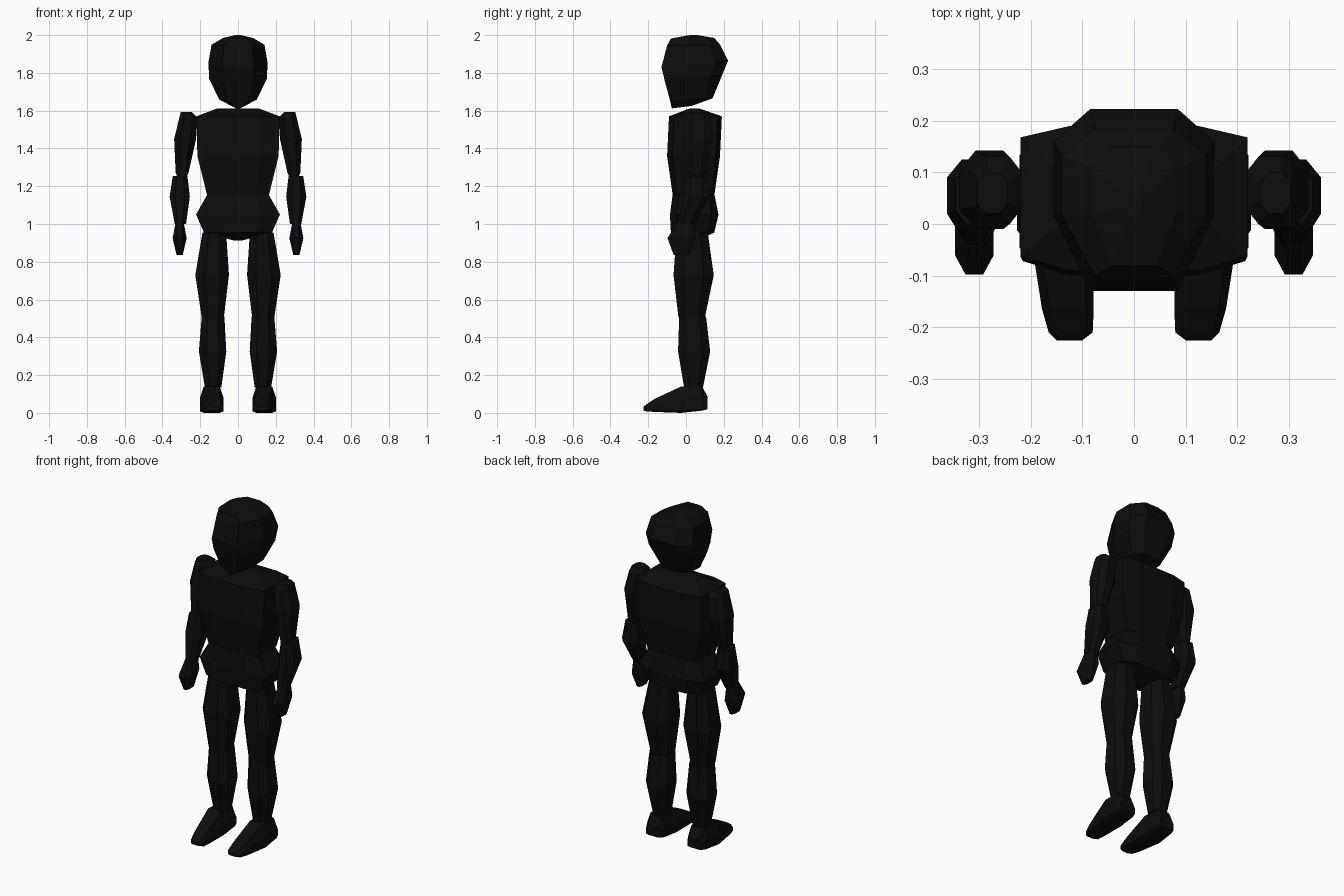
import bpy, bmesh

black = bpy.data.materials.new("near_black")
black.diffuse_color = (0.004, 0.004, 0.004, 1)


def ring(x0, x1, y0, y1, z0, z1=None, cx=0.27, cf=0.25, cb=0.25):
    """Eight-sided section; z0 is the front height, z1 the back height.
    cx, cf, cb are the corner cuts across, at the front and at the back."""
    z1 = z0 if z1 is None else z1
    a, f, b = cx * (x1 - x0), cf * (y1 - y0), cb * (y1 - y0)
    pts = [(x0 + a, y0), (x1 - a, y0), (x1, y0 + f), (x1, y1 - b),
           (x1 - a, y1), (x0 + a, y1), (x0, y1 - b), (x0, y0 + f)]
    return [(x, y, z0 + (z1 - z0) * (y - y0) / (y1 - y0)) for x, y in pts]


def loft(name, rings, mirror=False):
    bm = bmesh.new()
    rows = [[bm.verts.new(p) for p in r] for r in rings]
    for lo, hi in zip(rows, rows[1:]):
        for i in range(8):
            j = (i + 1) % 8
            bm.faces.new((lo[i], lo[j], hi[j], hi[i]))
    bm.faces.new(rows[0][::-1])
    bm.faces.new(rows[-1])
    bmesh.ops.recalc_face_normals(bm, faces=bm.faces[:])
    me = bpy.data.meshes.new(name)
    bm.to_mesh(me)
    bm.free()
    me.materials.append(black)
    ob = bpy.data.objects.new(name, me)
    bpy.context.collection.objects.link(ob)
    if mirror:
        ob.modifiers.new("mirror", 'MIRROR').use_mirror_merge = False
    return ob


def centred(rows, **cuts):
    return [ring(-w, w, *rest, **cuts) for w, *rest in rows]


# Head: half width, front, back, front height, back height
loft("head", centred([
    (0.02, -0.075, 0.03, 1.612, 1.625),
    (0.10, -0.085, 0.14, 1.655, 1.665),
    (0.153, -0.113, 0.19, 1.76, 1.785),
    (0.156, -0.13, 0.223, 1.83, 1.865),
    (0.14, -0.10, 0.18, 1.945, 1.95),
    (0.08, -0.08, 0.15, 1.982, 1.985),
    (0.015, 0.02, 0.06, 2.0, 2.0)], cx=0.23, cf=0.42, cb=0.18))

# Torso and pelvis
loft("torso", centred([
    (0.163, -0.07, 0.15, 1.15),
    (0.215, -0.10, 0.18, 1.36),
    (0.22, -0.09, 0.19, 1.57),
    (0.11, 0.02, 0.07, 1.612)], cx=0.22, cf=0.1, cb=0.08))
loft("pelvis", centred([
    (0.02, 0.01, 0.06, 0.912),
    (0.18, -0.08, 0.15, 0.955),
    (0.222, -0.085, 0.172, 1.05),
    (0.16, -0.07, 0.15, 1.16)], cx=0.22, cf=0.15, cb=0.15))

# Arms: inner x, outer x, front, back, height
limbs = {
    "upper_arm": [(0.275, 0.318, 0.0, 0.08, 1.245), (0.262, 0.33, 0.0, 0.105, 1.27),
                  (0.222, 0.338, -0.01, 0.142, 1.45), (0.215, 0.31, 0.0, 0.13, 1.565),
                  (0.245, 0.303, 0.02, 0.10, 1.592)],
    "forearm": [(0.275, 0.335, -0.045, 0.045, 1.0), (0.255, 0.362, -0.015, 0.125, 1.145),
                (0.268, 0.345, 0.0, 0.11, 1.255)],
    "hand": [(0.293, 0.325, -0.065, 0.015, 0.835), (0.272, 0.346, -0.098, 0.05, 0.925),
             (0.288, 0.33, -0.045, 0.045, 1.01)],
    # Legs
    "thigh": [(0.075, 0.192, -0.04, 0.10, 0.505), (0.048, 0.226, -0.066, 0.147, 0.73),
              (0.063, 0.188, -0.05, 0.115, 0.955)],
    "shin": [(0.088, 0.175, -0.01, 0.09, 0.135), (0.062, 0.207, -0.042, 0.128, 0.325),
             (0.072, 0.192, -0.036, 0.106, 0.51)],
}
for part, rows in limbs.items():
    loft(part, [ring(*r) for r in rows], mirror=True)

# Feet: sections run from heel to toe (inner x, outer x, low z, high z, y)
foot = [(0.09, 0.185, 0.02, 0.085, 0.115), (0.08, 0.195, 0.012, 0.14, 0.085),
        (0.078, 0.20, 0.002, 0.14, -0.025), (0.078, 0.178, 0.005, 0.075, -0.165),
        (0.08, 0.165, 0.008, 0.045, -0.21), (0.10, 0.15, 0.012, 0.033, -0.225)]
foot[2] = (0.078, 0.20, 0.0, 0.14, -0.025)
loft("foot", [[(x, y, z) for x, z, y in ring(*r, cx=0.15, cf=0.06, cb=0.4)]
              for r in foot], mirror=True)
